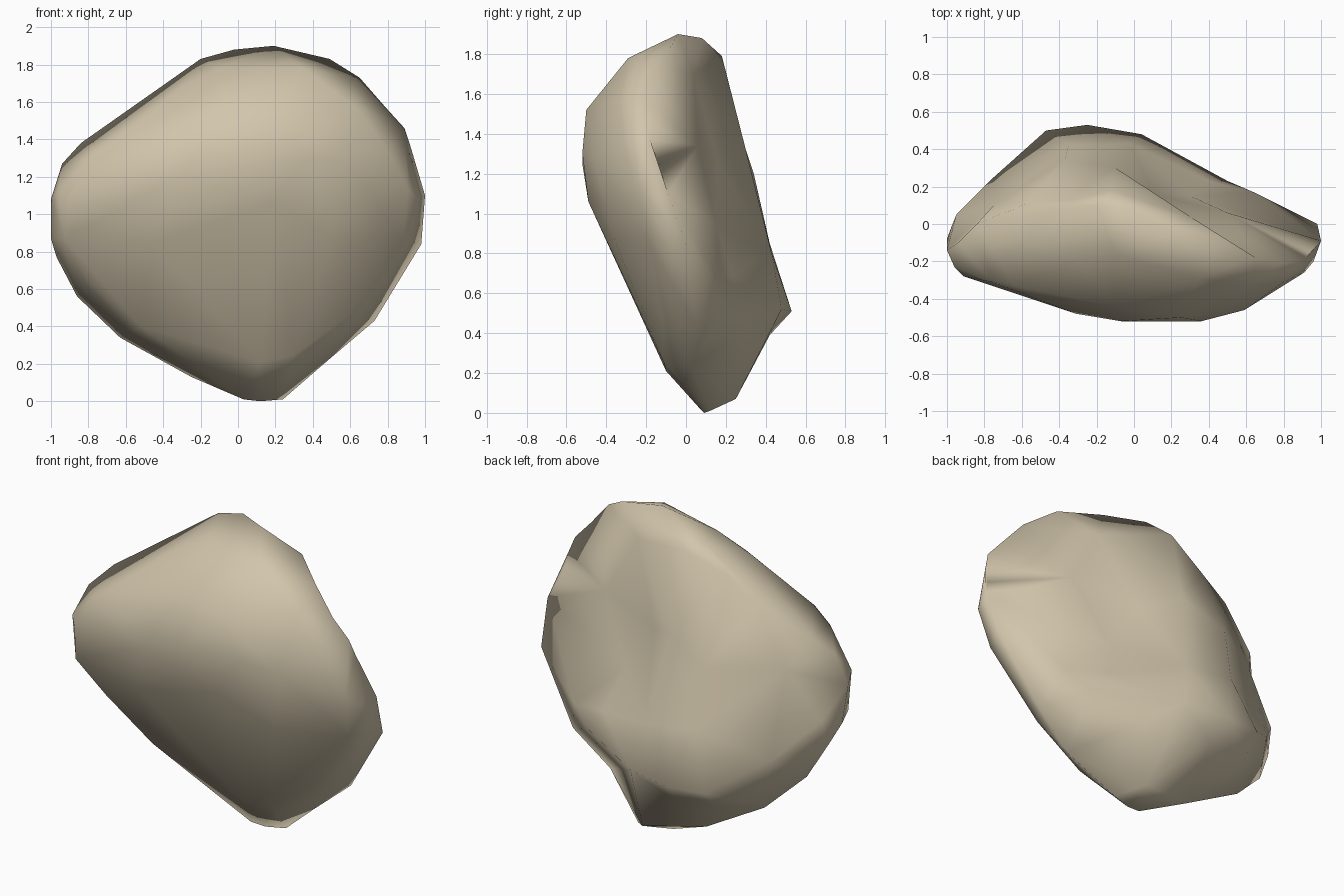
import bpy
import bmesh
from mathutils import Vector
from mathutils.geometry import delaunay_2d_cdt

default_cube = bpy.data.objects.get("Cube")
if default_cube:
    bpy.data.objects.remove(default_cube, do_unlink=True)

# Rim of the stone, clockwise from the top
rim = [(.19, -.04, 1.9), (.49, -.08, 1.83), (.65, -.18, 1.73), (.79, -.21, 1.57),
       (.89, -.2, 1.46), (.92, -.18, 1.37), (.94, -.15, 1.24), (1, -.09, 1.1),
       (.98, 0, .84), (.73, .05, .43), (.5, .02, .235), (.24, .12, .01), (.12, .09, 0),
       (.03, .08, .01), (-.25, .16, .13), (-.63, .14, .34), (-.86, .06, .56),
       (-.97, 0, .77), (-1, -.08, .87), (-1, -.14, 1.08), (-.94, -.1, 1.27),
       (-.84, 0, 1.38), (-.57, .11, 1.55), (-.38, .12, 1.68), (-.2, .1, 1.83),
       (-.02, .08, 1.88)]

# Convex leaning front
front = [(-.07, -.52, 1.25), (.36, -.52, 1.3), (.2, -.49, 1.06), (.25, -.5, 1.52),
         (.59, -.46, 1.28), (.91, -.26, 1.13), (-.31, -.48, 1.2), (-.91, -.28, 1.08),
         (.35, -.29, 1.78), (-.1, -.16, 1.78), (-.64, -.33, 1.4), (.63, -.33, 1.57),
         (.8, -.31, 1.34), (.12, -.1, .21), (.3, -.11, .25), (.6, -.12, .46),
         (.88, -.19, .86), (-.52, -.08, .4), (-.8, -.13, .64), (-.93, -.24, .87),
         (-.45, -.33, .85), (.5, -.36, .87), (-.1, -.44, 1.55), (.96, -.2, 1.08),
         (-.96, -.23, 1.13), (-.3, -.19, 1.68), (-.76, -.31, 1.32)]

# Uneven, hollowed back
back = [(-.12, .18, 1.79), (-.25, .53, .51), (-.47, .5, .52), (.04, .48, .52),
        (.5, .23, .55), (.12, .25, .07), (-.2, .42, .39), (-.48, .38, .4),
        (-.37, .34, 1.2), (-.95, .05, .92), (-.75, .25, .7), (-.75, .1, 1.2),
        (-.1, .3, 1.32), (.1, .16, 1.25), (.5, .06, 1.34), (.3, .15, .95),
        (.4, .23, .69), (.64, .17, .65), (-.02, .43, .8), (-.35, .42, .85),
        (.3, .04, 1.7)]


def add_side(mesh, rim_verts, inner_points, faces_back):
    """Triangulate one side between the shared rim and its inner points."""
    verts = rim_verts + [mesh.verts.new(p) for p in inner_points]
    flat = [Vector((v.co.x, v.co.z)) for v in verts]
    count = len(rim_verts)
    border = [(i, (i + 1) % count) for i in range(count)]
    result = delaunay_2d_cdt(flat, border, [], 1, 1e-5)
    for tri in result[2]:
        corners = [verts[result[3][i][0]] for i in tri]
        face = mesh.faces.new(corners)
        face.normal_update()
        if (face.normal.y > 0) != faces_back:
            face.normal_flip()


def make_convex(mesh, inner_verts):
    """Turn inward-folding edges so that a side bulges outward."""
    for _ in range(6):
        mesh.normal_update()
        folded = [e for e in mesh.edges if len(e.link_faces) == 2 and not e.is_convex
                  and all(inner_verts & set(f.verts) for f in e.link_faces)]
        if not folded:
            break
        for edge in folded:
            if edge.is_valid and edge.calc_face_angle_signed() < -.02:
                bmesh.utils.edge_rotate(edge)


stone_mesh = bpy.data.meshes.new("stone")
bm = bmesh.new()
rim_verts = [bm.verts.new(p) for p in rim]
add_side(bm, rim_verts, front, False)
make_convex(bm, set(bm.verts) - set(rim_verts))
add_side(bm, rim_verts, back, True)
bmesh.ops.recalc_face_normals(bm, faces=bm.faces)
bm.to_mesh(stone_mesh)
bm.free()

stone = bpy.data.objects.new("stone", stone_mesh)
bpy.context.collection.objects.link(stone)

# Sandy stone colour
sand = bpy.data.materials.new("sandy stone")
sand.use_nodes = True
colour = (.64, .56, .41, 1)
sand.diffuse_color = colour
sand.node_tree.nodes["Principled BSDF"].inputs["Base Color"].default_value = colour
stone_mesh.materials.append(sand)

# Smooth shading
bpy.ops.object.select_all(action="DESELECT")
stone.select_set(True)
bpy.context.view_layer.objects.active = stone
bpy.ops.object.shade_smooth()
